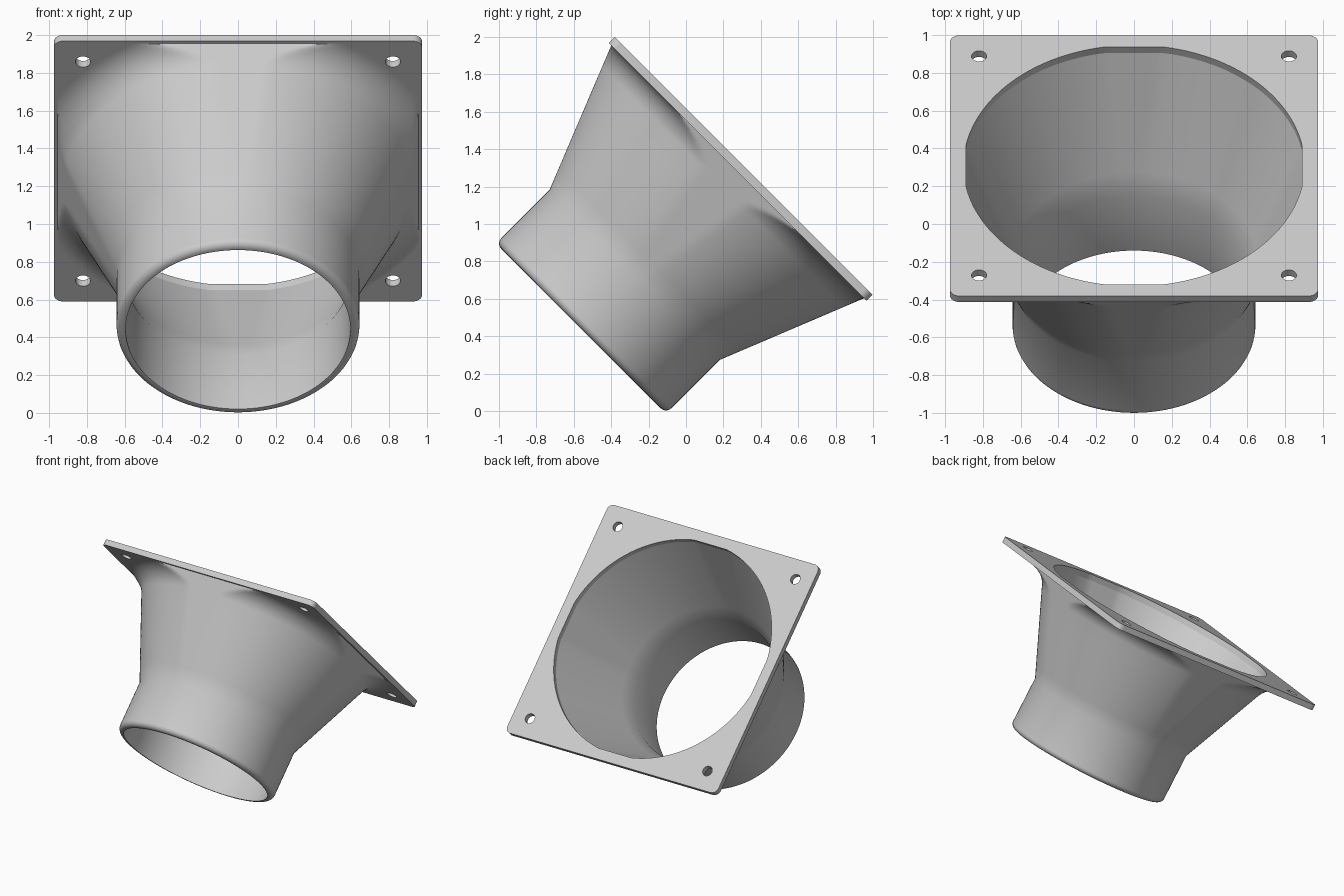
import bpy, bmesh, math
from mathutils import Matrix

if "Cube" in bpy.data.objects:
    bpy.data.objects.remove(bpy.data.objects["Cube"])

N = 192                      # segments around the duct
S = math.sqrt(0.5)
TILT = Matrix.Translation((0, -0.709 * S, 0.709 * S)) @ Matrix.Rotation(-math.pi / 4, 4, 'X')
RIM, NECK, UNDER, TOP = -0.085, 0.32, 1.10, 1.1455   # heights along the tilted axis
R_OUT, R_IN = 0.643, 0.595
HALF, BOLT = 0.975, 0.82


def make_object(name, bm):
    bmesh.ops.recalc_face_normals(bm, faces=bm.faces[:])
    mesh = bpy.data.meshes.new(name)
    bm.to_mesh(mesh)
    bm.free()
    ob = bpy.data.objects.new(name, mesh)
    bpy.context.collection.objects.link(ob)
    ob.matrix_world = TILT
    return ob


def smooth(ob):
    bpy.ops.object.select_all(action='DESELECT')
    ob.select_set(True)
    bpy.context.view_layer.objects.active = ob
    bpy.ops.object.shade_smooth_by_angle(angle=math.radians(25))


def ring(bm, w, r, flat):
    """Circle of radius r trimmed by four flats at distance 'flat'."""
    verts = []
    for i in range(N):
        a = 2 * math.pi * i / N
        c, s = math.cos(a), math.sin(a)
        d = min(r, flat / max(abs(c), abs(s)))
        verts.append(bm.verts.new((d * c, d * s, w)))
    return verts


def bridge(bm, a, b):
    for i in range(N):
        j = (i + 1) % N
        bm.faces.new((a[i], a[j], b[j], b[i]))


# Profile stations: (height, radius, flat distance)
def lerp(a, b, t):
    return a + (b - a) * t


stations = []
FIL = 0.04
for k in range(7):           # rounded outer rim
    a = math.pi / 2 * k / 6
    r = R_OUT - FIL + FIL * math.sin(a)
    stations.append((RIM + FIL - FIL * math.cos(a), r, 9))
stations.append((NECK, R_OUT, R_OUT))

R_END, F_END, LEN = 0.971, 0.956, 0.13
slope = (R_END - R_OUT) / (UNDER - NECK)
ang = math.atan(slope)
start_w, start_r = UNDER - LEN * math.cos(ang), R_END - LEN * math.sin(ang)


def flat_at(w):
    return lerp(R_OUT, F_END, (w - NECK) / (UNDER - NECK))


for k in range(1, 7):        # flared cone with four flat panels
    w = lerp(NECK, start_w, k / 6)
    stations.append((w, lerp(R_OUT, start_r, k / 6), flat_at(w)))
turn = math.pi / 2 - ang
rad = LEN / math.tan(turn / 2)
cr, cw = R_END + LEN, UNDER - rad
for k in range(1, 15):       # fillet into the plate corners
    a = ang + turn * k / 14
    w = cw + rad * math.sin(a)
    stations.append((w, cr - rad * math.cos(a), flat_at(w)))
# inner wall, back down to the rim
stations += [(UNDER, 0.9025, 0.89)]
stations += [(lerp(UNDER, NECK, k / 6), lerp(0.9025, R_IN, k / 6), lerp(0.89, R_IN, k / 6))
             for k in range(1, 7)]
stations.append((RIM, R_IN, 9))

# Duct body
bm = bmesh.new()
rings = [ring(bm, *s) for s in stations]
for a, b in zip(rings, rings[1:] + rings[:1]):
    bridge(bm, a, b)
duct = make_object("duct", bm)
smooth(duct)

# Mounting plate with rounded corners
bm = bmesh.new()
bmesh.ops.create_cube(bm, size=1, matrix=Matrix.Translation((0, 0, (UNDER + TOP) / 2))
                      @ Matrix.Diagonal((2 * HALF, 2 * HALF, TOP - UNDER, 1)))
edges = [e for e in bm.edges if abs(e.verts[0].co.z - e.verts[1].co.z) > 0.01]
bmesh.ops.bevel(bm, geom=edges, offset=0.05, segments=8, profile=0.5, affect='EDGES')
plate = make_object("mounting_plate", bm)

# Cutter: duct opening and four bolt holes
bm = bmesh.new()
lo, hi = ring(bm, UNDER - 0.1, 0.9025, 0.89), ring(bm, TOP + 0.1, 0.9025, 0.89)
bridge(bm, lo, hi)
bm.faces.new(lo)
bm.faces.new(hi)
for x in (-BOLT, BOLT):
    for y in (-BOLT, BOLT):
        bmesh.ops.create_cone(bm, cap_ends=True, segments=32, radius1=0.04, radius2=0.04,
                              depth=0.3, matrix=Matrix.Translation((x, y, TOP)))
cutter = make_object("hole_cutter", bm)
mod = plate.modifiers.new("holes", 'BOOLEAN')
mod.operation, mod.solver, mod.object = 'DIFFERENCE', 'EXACT', cutter
bpy.context.view_layer.update()
plate.data = bpy.data.meshes.new_from_object(
    plate.evaluated_get(bpy.context.evaluated_depsgraph_get()))
plate.modifiers.clear()
bpy.data.objects.remove(cutter)
smooth(plate)
